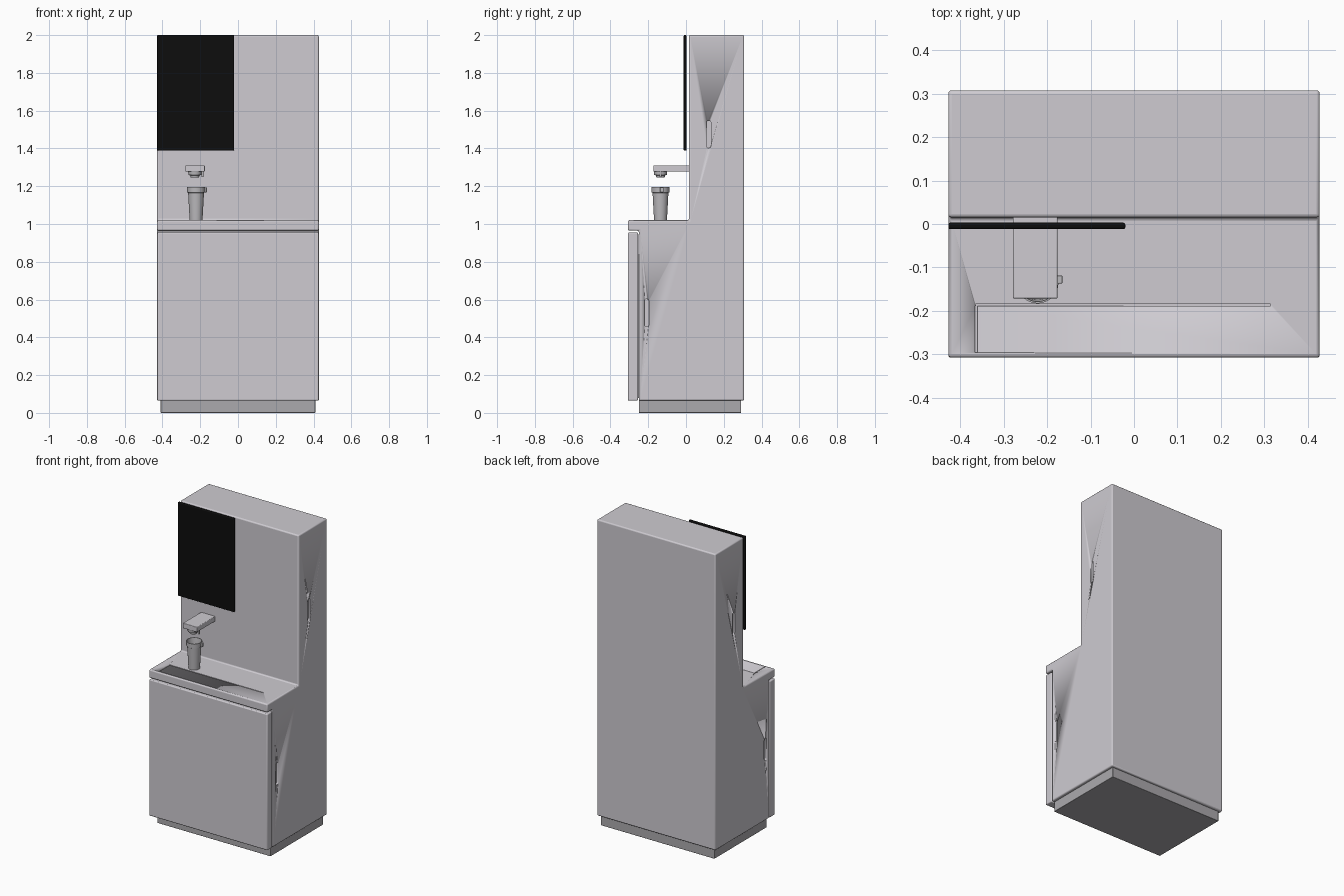
import bpy, bmesh, math
from mathutils import Vector

cube = bpy.data.objects.get("Cube")
if cube:
    bpy.data.objects.remove(cube, do_unlink=True)


def material(name, rgb):
    m = bpy.data.materials.new(name)
    m.use_nodes = True
    m.diffuse_color = (*rgb, 1)
    bsdf = next(n for n in m.node_tree.nodes if n.type == 'BSDF_PRINCIPLED')
    bsdf.inputs["Base Color"].default_value = (*rgb, 1)
    bsdf.inputs["Roughness"].default_value = 0.5
    return m


SHELL = material("light grey shell", (0.62, 0.60, 0.64))
PLINTH = material("mid grey plinth", (0.41, 0.40, 0.42))
CUP = material("soft grey cup", (0.50, 0.49, 0.51))
BLACK = material("black glass", (0.004, 0.004, 0.004))


def finish(name, bm, mat, bevel=0):
    bmesh.ops.recalc_face_normals(bm, faces=bm.faces)
    mesh = bpy.data.meshes.new(name)
    bm.to_mesh(mesh)
    bm.free()
    ob = bpy.data.objects.new(name, mesh)
    bpy.context.collection.objects.link(ob)
    mesh.materials.append(mat)
    if bevel:
        mod = ob.modifiers.new("soft edges", 'BEVEL')
        mod.width = bevel
        mod.segments = 3
        mod.limit_method = 'ANGLE'
    bpy.ops.object.select_all(action='DESELECT')
    ob.select_set(True)
    bpy.context.view_layer.objects.active = ob
    bpy.ops.object.shade_smooth_by_angle(angle=math.radians(35))
    return ob


def box(name, lo, hi, mat, bevel=0):
    bm = bmesh.new()
    bmesh.ops.create_cube(bm, size=1)
    lo, hi = Vector(lo), Vector(hi)
    bmesh.ops.scale(bm, vec=hi - lo, verts=bm.verts)
    bmesh.ops.translate(bm, vec=(lo + hi) / 2, verts=bm.verts)
    return finish(name, bm, mat, bevel)


def prism(name, outline, x0, x1, mat, bevel=0):
    """Extrude a (y, z) outline along x."""
    bm = bmesh.new()
    face = bm.faces.new([bm.verts.new((x0, y, z)) for y, z in outline])
    new = bmesh.ops.extrude_face_region(bm, geom=[face])["geom"]
    verts = [v for v in new if isinstance(v, bmesh.types.BMVert)]
    bmesh.ops.translate(bm, vec=(x1 - x0, 0, 0), verts=verts)
    return finish(name, bm, mat, bevel)


def lathe(name, profile, centre, mat, steps=32):
    """Spin an (r, z) profile about a vertical axis."""
    bm = bmesh.new()
    vs = [bm.verts.new((r, 0, z)) for r, z in profile]
    edges = [bm.edges.new(pair) for pair in zip(vs, vs[1:])]
    bmesh.ops.spin(bm, geom=vs + edges, cent=(0, 0, 0), axis=(0, 0, 1),
                   angle=math.tau, steps=steps)
    bmesh.ops.remove_doubles(bm, verts=bm.verts, dist=0.0002)
    bmesh.ops.translate(bm, vec=(*centre, 0), verts=bm.verts)
    return finish(name, bm, mat)


def cut(target, cutter):
    cutter.hide_render = True
    cutter.hide_viewport = True
    mod = target.modifiers.new("cut", 'BOOLEAN')
    mod.operation = 'DIFFERENCE'
    mod.solver = 'EXACT'
    mod.object = cutter


def stadium(y, z, r, half):
    """Rounded slot outline."""
    pts = []
    for sign, start in ((1, 0), (-1, math.pi)):
        for i in range(9):
            a = start + math.pi * i / 8
            pts.append((y + r * math.cos(a), z + sign * (half - r) + r * math.sin(a)))
    return pts


W = 0.428      # half width
F = -0.308     # front plane
B = 0.308      # back plane

# Cabinet, worktop and tower in one stepped shell
body = prism("cabinet_body", [
    (-0.25, 0.065), (B, 0.065), (B, 2), (0.015, 2), (0.015, 1.02),
    (F, 1.02), (F, 0.965), (-0.25, 0.965)], -W, W, SHELL, 0.008)

# Recessed grips on both sides
for side, sx in (("left", 1), ("right", -1)):
    for level, y, z in (("upper", 0.12, 1.475), ("lower", -0.208, 0.53)):
        cut(body, prism(f"{side}_{level}_grip_cutter", stadium(y, z, 0.012, 0.073),
                        sx * (W - 0.012), sx * (W + 0.02), SHELL))

# Fine grooves around the worktop tray
cut(body, box("tray_back_groove_cutter", (-0.365, -0.189, 1.016), (0.315, -0.184, 1.03), SHELL))
cut(body, box("tray_side_groove_cutter", (-0.366, -0.296, 1.016), (-0.361, -0.1885, 1.03), SHELL))

# Front door and plinth
box("front_door", (-W, F, 0.065), (W, -0.254, 0.955), SHELL, 0.006)
box("door_hinge_strip", (-W + 0.012, -0.256, 0.08), (W - 0.012, -0.248, 0.945), SHELL)
box("plinth", (-0.41, -0.25, 0), (0.41, 0.292, 0.07), PLINTH, 0.003)

# Touch screen standing just off the tower
box("touch_screen", (-W, -0.012, 1.388), (-0.02, 0.003, 2), BLACK, 0.005)

# Dispensing spout with nozzles
box("spout_arm", (-0.279, -0.172, 1.277), (-0.176, 0.02, 1.311), SHELL, 0.004)
lathe("main_nozzle", [(0, 1.28), (0.036, 1.28), (0.034, 1.26), (0.024, 1.257),
                      (0.022, 1.246), (0, 1.246)], (-0.228, -0.135), CUP)
lathe("small_nozzle", [(0, 1.28), (0.006, 1.28), (0.006, 1.25), (0, 1.25)],
      (-0.188, -0.135), CUP, 12)

# Open cup with a rolled rim band and tab
spot = (-0.222, -0.135)
lathe("cup", [(0, 1.019), (0.034, 1.019), (0.042, 1.165), (0.047, 1.168),
              (0.048, 1.197), (0.044, 1.197), (0.040, 1.165), (0.031, 1.03),
              (0, 1.03)], spot, CUP)
box("cup_tab", (-0.178, -0.137, 1.168), (-0.165, -0.119, 1.194), CUP, 0.002)
